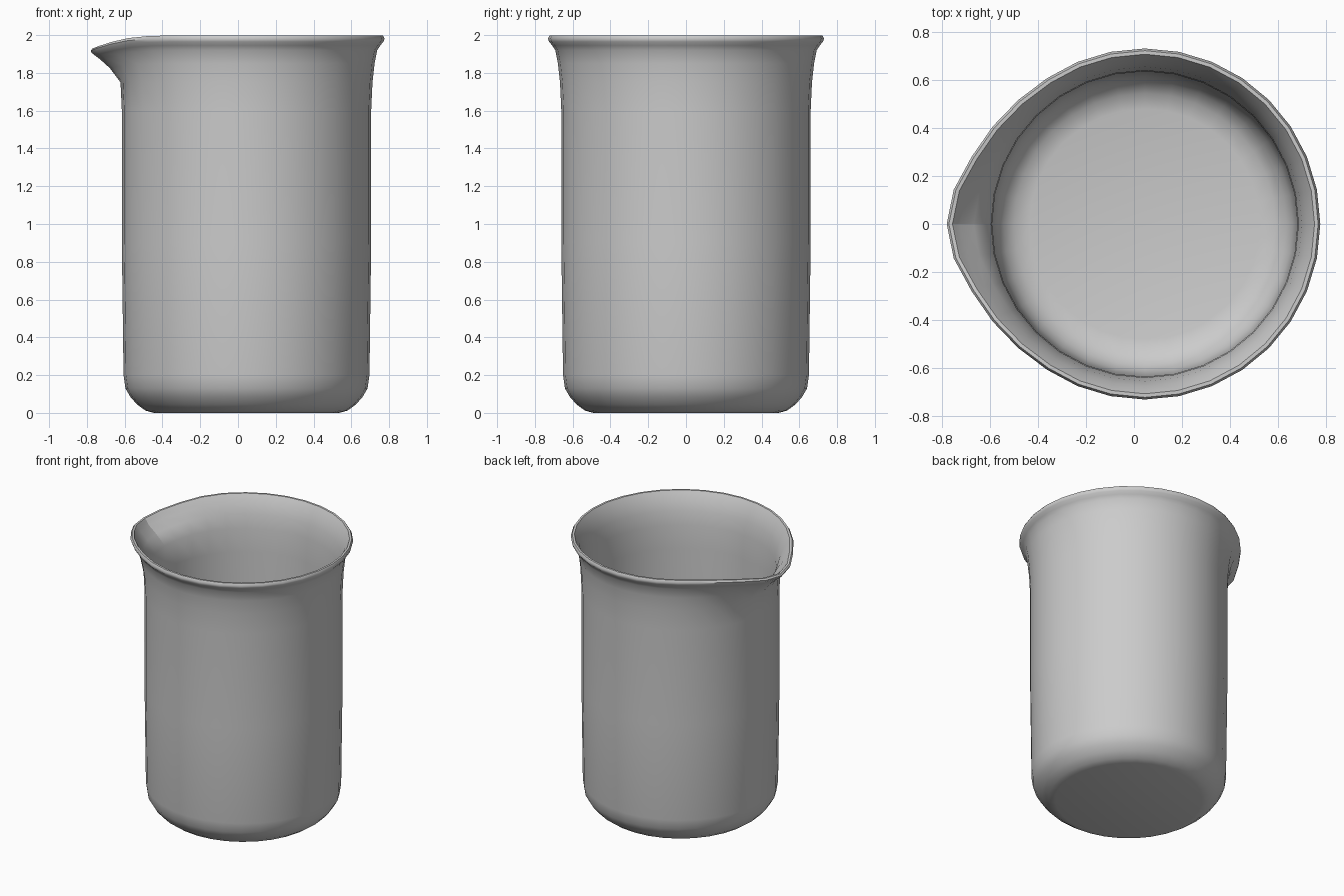
import bpy, bmesh, math

cube = bpy.data.objects.get("Cube")
if cube:
    bpy.data.objects.remove(cube, do_unlink=True)

SIDES = 32
AXIS_X = 0.045       # the spout shifts the body off centre
SPOUT_BASE = 1.77    # height where the spout starts to grow
SPOUT_OUT = [0.094, 0.079, 0.046, 0.026, 0.01]   # outward pull per step from the tip
SPOUT_DROP = [0.07, 0.058, 0.034, 0.014, 0.003]  # drop per step from the tip

# Wall profile (radius, height): outside upward, over the rim, inside downward
outside = [(0.49, 0), (0.535, 0.012), (0.58, 0.045), (0.615, 0.085), (0.641, 0.13),
           (0.651, 0.2), (0.66, 0.9), (0.66, 1.6), (0.667, 1.75), (0.678, 1.85),
           (0.692, 1.92), (0.708, 1.945), (0.725, 1.965), (0.731, 1.983)]
inside = [(0.722, 1.998), (0.707, 1.998), (0.697, 1.98), (0.675, 1.935), (0.655, 1.87),
          (0.64, 1.77), (0.636, 1.6), (0.634, 0.9), (0.628, 0.21), (0.615, 0.145),
          (0.59, 0.1), (0.545, 0.06), (0.48, 0.045)]
profile = outside + inside


def rim_point(radius, z, i):
    """Point on the lathe, pulled out and down near the spout."""
    a = 2 * math.pi * i / SIDES
    x, y = AXIS_X - radius * math.cos(a), radius * math.sin(a)
    step = min(i, SIDES - i)
    if z > SPOUT_BASE and step < len(SPOUT_OUT):
        t = (z - SPOUT_BASE) / (2 - SPOUT_BASE)
        x -= SPOUT_OUT[step] * min(1, 1.4 * t)
        z -= SPOUT_DROP[step] * t
    return x, y, z


# Beaker body with pouring spout
bm = bmesh.new()
rings = [[bm.verts.new(rim_point(r, z, i)) for i in range(SIDES)] for r, z in profile]
for low, high in zip(rings, rings[1:]):
    for i in range(SIDES):
        j = (i + 1) % SIDES
        bm.faces.new((low[i], low[j], high[j], high[i]))

# Outer base and inner floor
bm.faces.new(rings[0])
bm.faces.new(rings[-1])
bmesh.ops.recalc_face_normals(bm, faces=bm.faces)

mesh = bpy.data.meshes.new("beaker")
bm.to_mesh(mesh)
bm.free()
beaker = bpy.data.objects.new("beaker", mesh)
bpy.context.collection.objects.link(beaker)

# Light grey glass
grey = bpy.data.materials.new("light grey")
grey.use_nodes = True
colour = (0.6, 0.6, 0.6, 1)
grey.diffuse_color = colour
grey.node_tree.nodes["Principled BSDF"].inputs["Base Color"].default_value = colour
mesh.materials.append(grey)

# Smooth shading, with a crisp crease down the inside of the spout
bpy.context.view_layer.objects.active = beaker
beaker.select_set(True)
bpy.ops.object.shade_smooth_by_angle(angle=math.radians(50))
first = len(outside) + 1
crease = {k * SIDES for k in range(first, first + 5)}
for edge in mesh.edges:
    if set(edge.vertices) <= crease:
        edge.use_edge_sharp = True
